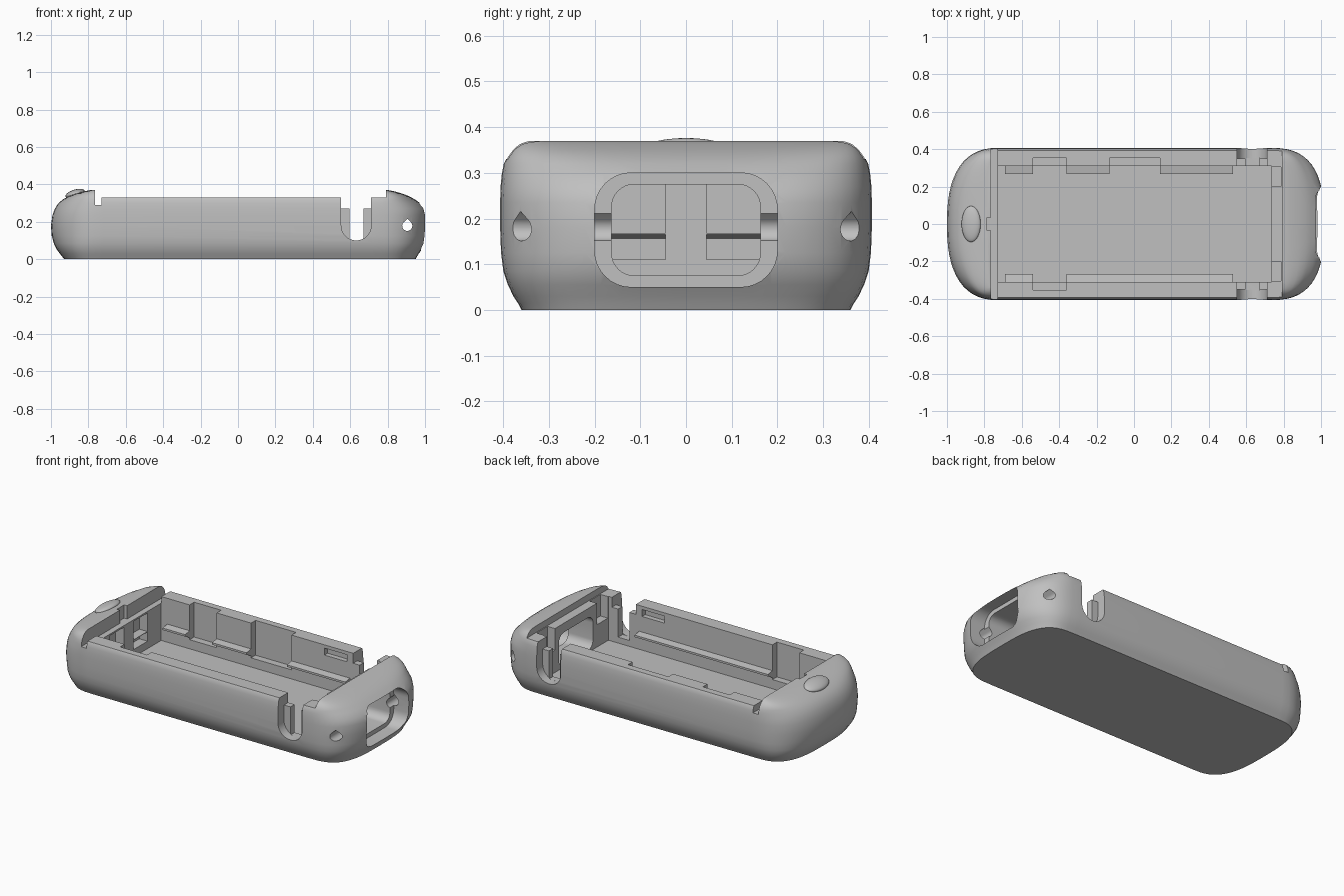
import bpy, bmesh, math

cube = bpy.data.objects.get("Cube")
if cube:
    bpy.data.objects.remove(cube, do_unlink=True)

grey = bpy.data.materials.new("plain grey")
grey.use_nodes = True
COLOUR = (0.53, 0.53, 0.53, 1)
grey.diffuse_color = COLOUR
grey.node_tree.nodes["Principled BSDF"].inputs["Base Color"].default_value = COLOUR


def loft(name, rings):
    """Skin a stack of closed rings and cap both ends."""
    bm = bmesh.new()
    rows = [[bm.verts.new(p) for p in ring] for ring in rings]
    for low, high in zip(rows, rows[1:]):
        for i in range(len(low)):
            j = (i + 1) % len(low)
            bm.faces.new((low[i], low[j], high[j], high[i]))
    bm.faces.new(rows[0][::-1])
    bm.faces.new(rows[-1])
    bmesh.ops.recalc_face_normals(bm, faces=bm.faces)
    mesh = bpy.data.meshes.new(name)
    bm.to_mesh(mesh)
    bm.free()
    mesh.materials.append(grey)
    obj = bpy.data.objects.new(name, mesh)
    bpy.context.collection.objects.link(obj)
    return obj


def prism(name, profile, axis, lo, hi):
    """Extrude a 2D profile along x or y (profile is (other, z))."""
    def place(p, d):
        return (d, p[0], p[1]) if axis == "x" else (p[0], d, p[1])
    return loft(name, [[place(p, d) for p in profile] for d in (lo, hi)])


def rounded(u0, u1, z0, z1, r=0.0):
    if r == 0:
        return [(u0, z0), (u1, z0), (u1, z1), (u0, z1)]
    corners = [(u1 - r, z1 - r), (u0 + r, z1 - r), (u0 + r, z0 + r), (u1 - r, z0 + r)]
    return [(cu + r * math.cos(a), cz + r * math.sin(a))
            for k, (cu, cz) in enumerate(corners)
            for a in [(k + s / 8) * math.pi / 2 for s in range(9)]]


def activate(obj):
    bpy.ops.object.select_all(action="DESELECT")
    obj.select_set(True)
    bpy.context.view_layer.objects.active = obj


def cut(cutter):
    mod = body.modifiers.new("cut", "BOOLEAN")
    mod.operation = "DIFFERENCE"
    mod.solver = "EXACT"
    mod.object = cutter
    activate(body)
    bpy.ops.object.modifier_apply(modifier=mod.name)
    bpy.data.objects.remove(cutter, do_unlink=True)


def cut_box(x0, x1, y0, y1, z0, z1):
    cut(prism("cutter", rounded(x0, x1, z0, z1), "y", min(y0, y1), max(y0, y1)))


# Outer body: rounded plan outline, (height, left end, right end, half width)
LEVELS = [(0, -.93, .95, .36), (.015, -.941, .958, .368), (.03, -.953, .967, .378),
          (.055, -.971, .984, .39), (.085, -.985, 1.003, .4), (.125, -.996, 1.014, .405),
          (.18, -1, 1.017, .407), (.235, -.992, 1.016, .407), (.27, -.979, 1.004, .406),
          (.3, -.96, .973, .403), (.32, -.935, .945, .399), (.335, -.908, .918, .391),
          (.35, -.87, .88, .38), (.362, -.825, .838, .367), (.37, -.785, .8, .353)]
STRAIGHT, STEPS = 0.72, 28


def outline(z, left, right, half):
    # Corners get gradually squarer near the flat bottom and the flat top
    squarer = 0.5 * max(0, 1 - z / .12) + 500 * max(0, z - .3) ** 2
    ring = []
    for sign, end, n in ((1, right, 2.75), (-1, -left, 2.5)):
        power = 2 / (n + squarer)
        for s in range(STEPS + 1):
            a = -math.pi / 2 + math.pi * s / STEPS
            c, t = max(math.cos(a), 0), math.sin(a)
            u = (end - STRAIGHT) * c ** power
            v = half * math.copysign(abs(t) ** power, t)
            ring.append((sign * (STRAIGHT + u), sign * v, z))
    return ring


body = loft("case_body", [outline(*level) for level in LEVELS])

# Lowered rim, cross groove and main compartment
cut_box(-.73, .79, -1, 1, .33, .6)
cut_box(-.765, -.729, -1, 1, .29, .6)
cut_box(-.73, .735, -.31, .31, .065, .6)
cut_box(-.785, -.72, -.035, .035, .29, .6)

# Charging end: shallow outer recess and inner opening
cut(prism("cutter", rounded(-.2, .2, .05, .3, .08), "x", .9, 1.2))
cut(prism("cutter", rounded(-.163, .163, .075, .275, .05), "x", .7, .95))

# Teardrop strap hole running across the end
tear = [(.905 + .027 * math.cos(a), .178 + .027 * math.sin(a))
        for a in [math.radians(135 + 270 * s / 24) for s in range(25)]] + [(.905, .216)]
cut(prism("cutter", tear, "y", -1, 1))

# Features on both long walls: (pockets, rails) as x ranges
WALLS = {1: ([(-.54, -.36), (-.13, .14)], [(-.69, -.54), (-.36, -.13), (.14, .53)]),
         -1: ([(-.54, -.36)], [(-.69, -.54), (-.36, .53)])}
for side, (pockets, rails) in WALLS.items():
    for x0, x1 in pockets:
        cut_box(x0, x1, side * .3, side * .353, .12, .6)
    # Small window near the rim
    cut_box(.36, .51, side * .3, side * .34, .268, .31)
    # U-shaped strap slot, wide outside, lower and narrower inside
    ends = sorted((side * .35, side * .6))
    cut(prism("cutter", rounded(.552, .712, .1, .7, .0795), "y", *ends))
    cut_box(.552, .712, side * .25, side * .352, .27, .6)
    cut_box(.595, .67, side * .25, side * .352, .1005, .6)
    # Corner pocket behind the end wall
    cut_box(.73, .785, side * .2, side * .305, .2, .6)
    # Recess in the far end wall beside the centre post, with a sloped shelf
    cut_box(-.785, -.72, side * .045, side * .18, .11, .28)
    shelf = [(-.79, .155), (-.731, .165), (-.731, .168), (-.79, .168)]
    prism("end_shelf", shelf, "y", *sorted((side * .045, side * .18)))
    # Wedge rails that hold the contents
    for x0, x1 in rails:
        wedge = [(side * .315, .13), (side * .267, .155), (side * .267, .167), (side * .315, .175)]
        prism("holding_rail", wedge, "x", x0, x1)

# Oval push button on the sloped end
bpy.ops.mesh.primitive_uv_sphere_add(segments=40, ring_count=20, location=(-.871, 0, .35))
button = bpy.context.object
button.name = "push_button"
button.scale = (.053, .096, .022)
button.rotation_euler = (0, math.radians(-17), 0)
button.data.materials.append(grey)

for obj in (body, button):
    activate(obj)
    bpy.ops.object.shade_smooth_by_angle(angle=math.radians(28))
